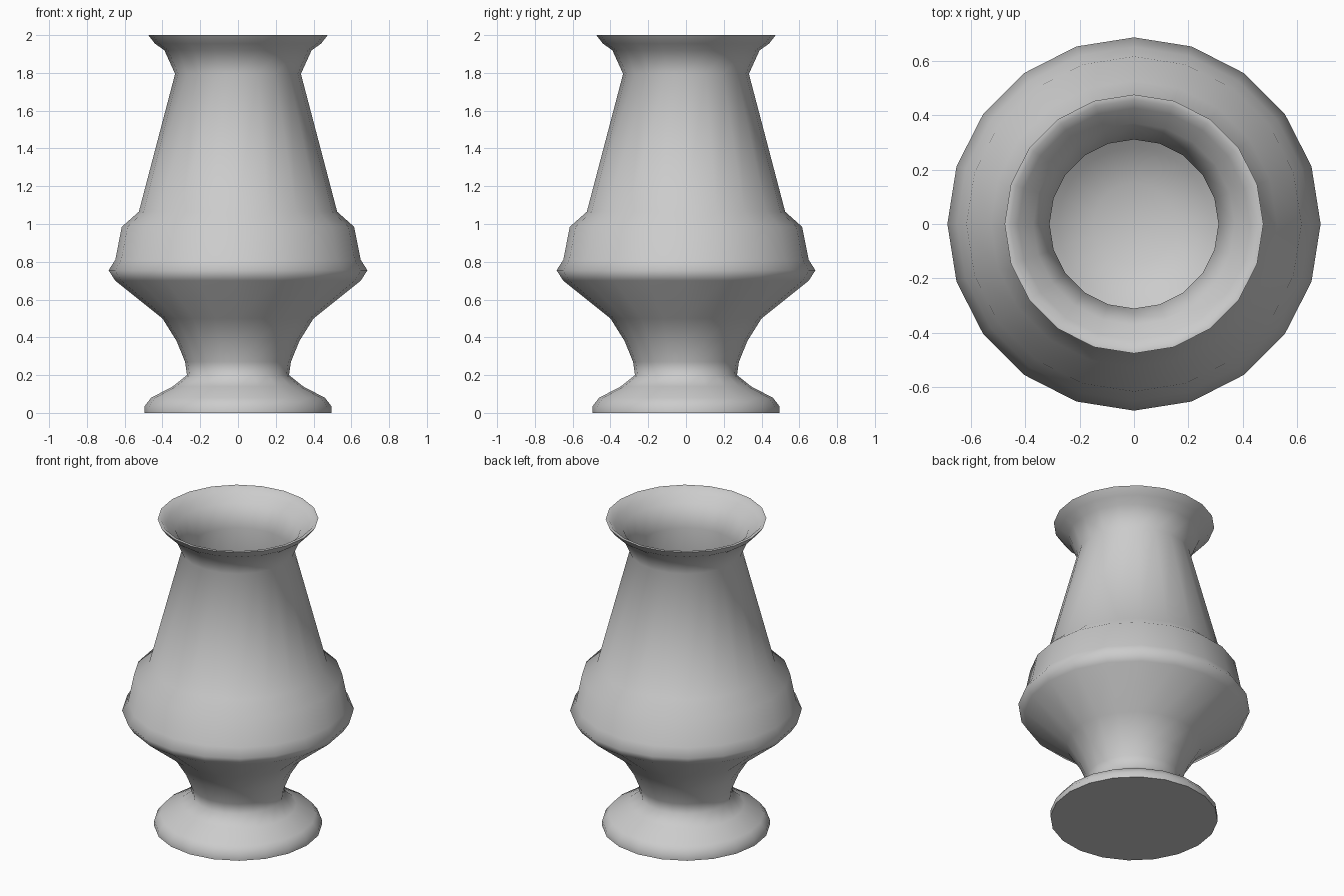
import bpy, bmesh, math

if "Cube" in bpy.data.objects:
    bpy.data.objects.remove(bpy.data.objects["Cube"])

SIDES = 20

# outer profile (radius, height), foot to lip
outer = [(0.495, 0), (0.495, 0.035), (0.46, 0.08), (0.345, 0.14), (0.27, 0.2),
         (0.28, 0.27), (0.325, 0.38), (0.40, 0.50), (0.65, 0.70), (0.685, 0.755),
         (0.65, 0.81), (0.615, 0.985), (0.525, 1.065), (0.333, 1.795),
         (0.39, 1.92), (0.44, 1.955), (0.475, 2.0)]
# inner profile, lip down to the hollow's floor
inner = [(0.455, 2.0), (0.425, 1.965), (0.37, 1.93), (0.31, 1.795), (0.50, 1.06),
         (0.59, 0.97), (0.625, 0.80), (0.65, 0.755), (0.62, 0.71), (0.37, 0.52),
         (0.28, 0.43), (0.15, 0.38)]

bm = bmesh.new()


def ring(r, z):
    return [bm.verts.new((r * math.cos(2 * math.pi * i / SIDES),
                          r * math.sin(2 * math.pi * i / SIDES), z))
            for i in range(SIDES)]


# lathe the walls
rings = [ring(r, z) for r, z in outer + inner]
for a, b in zip(rings, rings[1:]):
    for i in range(SIDES):
        j = (i + 1) % SIDES
        bm.faces.new((a[i], a[j], b[j], b[i]))

# flat base and inside floor
bm.faces.new(rings[0][::-1])
floor_mid = bm.verts.new((0, 0, 0.365))
for i in range(SIDES):
    bm.faces.new((rings[-1][i], rings[-1][(i + 1) % SIDES], floor_mid))
bmesh.ops.recalc_face_normals(bm, faces=bm.faces)

mesh = bpy.data.meshes.new("vase")
bm.to_mesh(mesh)
bm.free()
vase = bpy.data.objects.new("vase", mesh)
bpy.context.collection.objects.link(vase)
bpy.context.view_layer.objects.active = vase
vase.select_set(True)
bpy.ops.object.shade_smooth_by_angle(angle=math.radians(80))
